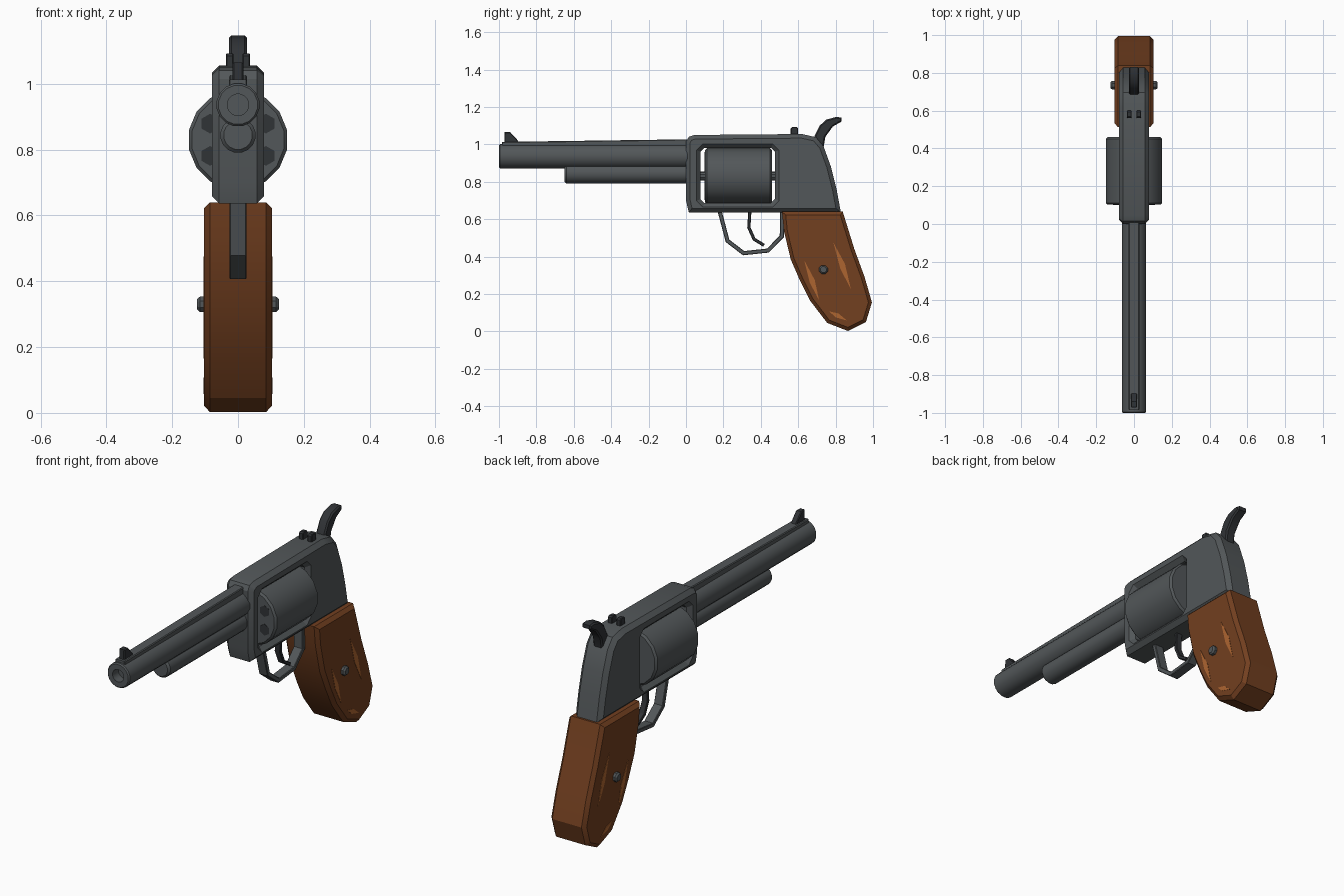
import bpy, bmesh, math
from mathutils import Vector

if "Cube" in bpy.data.objects:
    bpy.data.objects.remove(bpy.data.objects["Cube"])


def material(name, rgb):
    m = bpy.data.materials.new(name)
    m.diffuse_color = (*rgb, 1)
    m.use_nodes = True
    m.node_tree.nodes["Principled BSDF"].inputs["Base Color"].default_value = m.diffuse_color
    return m


STEEL = material("steel", (0.085, 0.095, 0.10))
DARK = material("dark_steel", (0.03, 0.033, 0.037))
WOOD = material("wood", (0.17, 0.05, 0.014))
LIGHT = material("light_wood", (0.42, 0.13, 0.03))


def finish(bm, name, mat):
    bmesh.ops.remove_doubles(bm, verts=bm.verts, dist=1e-5)
    bmesh.ops.recalc_face_normals(bm, faces=bm.faces)
    me = bpy.data.meshes.new(name)
    bm.to_mesh(me)
    bm.free()
    me.materials.append(mat)
    ob = bpy.data.objects.new(name, me)
    bpy.context.collection.objects.link(ob)
    bpy.ops.object.select_all(action='DESELECT')
    ob.select_set(True)
    bpy.context.view_layer.objects.active = ob
    bpy.ops.object.shade_smooth_by_angle(angle=math.radians(28))
    return ob


def inset(pts, d):
    """Move a closed outline to its left by d with mitred corners."""
    out, n = [], len(pts)
    for i in range(n):
        a, b, c = (Vector(pts[(i + k) % n]) for k in (-1, 0, 1))
        e1, e2 = (b - a).normalized(), (c - b).normalized()
        n1, n2 = Vector((-e1.y, e1.x)), Vector((-e2.y, e2.x))
        out.append(b + (n1 + n2) * d / (1 + n1.dot(n2)))
    return out


def prism(name, pts, half, bevel, mat, hole=None, x=0):
    """Side profile (y, z) extruded across x with chamfered rims."""
    bm = bmesh.new()
    caps = ([], [])
    for loop, sign in ((pts, 1), (hole, -1)):
        if not loop:
            continue
        area = sum(p[0] * q[1] - q[0] * p[1] for p, q in zip(loop, loop[1:] + loop[:1]))
        if area * sign < 0:
            loop = loop[::-1]
        small = inset(loop, bevel)
        layers = [(-half, small), (-half + bevel, loop), (half - bevel, loop), (half, small)]
        if bevel == 0:
            layers = [layers[0], layers[3]]
        rings = [[bm.verts.new((x + w, p[0], p[1])) for p in l] for w, l in layers]
        n = len(loop)
        for r, s in zip(rings, rings[1:]):
            for i in range(n):
                j = (i + 1) % n
                bm.faces.new((r[i], r[j], s[j], s[i]))
        for cap, r in zip(caps, (rings[0], rings[-1])):
            cap += [bm.edges.get((r[i], r[(i + 1) % n])) for i in range(n)]
            if not hole:
                bm.faces.new(r)
    if hole:
        for cap in caps:
            bmesh.ops.triangle_fill(bm, edges=cap, use_beauty=True)
    return finish(bm, name, mat)


def strip(name, path, thick, half, mat):
    """Bent flat bar following an open side path."""
    p = [Vector(v) for v in path]
    left, right = [], []
    for i, v in enumerate(p):
        e1 = (v - p[i - 1]).normalized() if i else (p[1] - v).normalized()
        e2 = (p[i + 1] - v).normalized() if i < len(p) - 1 else e1
        n1, n2 = Vector((-e1.y, e1.x)), Vector((-e2.y, e2.x))
        m = (n1 + n2) * thick / 2 / (1 + n1.dot(n2))
        left.append(v + m)
        right.append(v - m)
    prof = [tuple(v) for v in left + right[::-1]]
    return prism(name, prof, half, 0.003, mat)


def lathe(name, prof, centre, axis, sides, mat):
    """Revolve (distance, radius) pairs about the x or y axis."""
    bm = bmesh.new()
    rings = []
    for d, r in prof:
        ring = []
        for k in range(sides):
            t = 2 * math.pi * (k + 0.5) / sides
            u, v = r * math.cos(t), r * math.sin(t)
            off = (d, u, v) if axis == 'x' else (u, d, v)
            ring.append(bm.verts.new(Vector(centre) + Vector(off)))
        rings.append(ring)
    for r, s in zip(rings, rings[1:]):
        for i in range(sides):
            j = (i + 1) % sides
            bm.faces.new((r[i], r[j], s[j], s[i]))
    bm.faces.new(rings[0])
    bm.faces.new(rings[-1])
    return finish(bm, name, mat)


# Barrel with hollow muzzle, under-barrel rod housing and top rib
lathe("barrel", [(-0.95, 0.033), (-1, 0.033), (-1, 0.06), (-0.994, 0.066), (0.03, 0.066)],
      (0, 0, 0.936), 'y', 16, STEEL)
lathe("rod_housing", [(-0.65, 0.044), (-0.64, 0.054), (0.03, 0.054)],
      (0, 0, 0.844), 'y', 16, STEEL)
prism("top_rib", [(-0.985, 0.98), (0.03, 0.98), (0.03, 1.027), (-0.985, 1.013)],
      0.028, 0.004, STEEL)

# Frame with the window for the cylinder
prism("frame", [(0.015, 0.636), (0.828, 0.636), (0.805, 0.76), (0.775, 0.88), (0.735, 0.99),
                (0.695, 1.038), (0.62, 1.055), (0.045, 1.05), (0.015, 1.04), (0, 1.015), (0, 0.7)],
      0.079, 0.022, STEEL,
      hole=[(0.098, 0.687), (0.455, 0.687), (0.475, 0.707), (0.475, 0.96),
            (0.455, 0.98), (0.098, 0.98), (0.078, 0.96), (0.078, 0.707)])

# Cylinder, its axle and the six chambers
CZ = 0.83
lathe("cylinder", [(0.102, 0.142), (0.112, 0.152), (0.45, 0.152), (0.46, 0.142)],
      (0, 0, CZ), 'y', 16, STEEL)
lathe("cylinder_axle", [(0.05, 0.024), (0.5, 0.024)], (0, 0, CZ), 'y', 10, STEEL)
for k in range(6):
    a = math.radians(30 + 60 * k)
    lathe("chamber_%d" % (k + 1), [(0.1, 0.03), (0.13, 0.03)],
          (0.098 * math.cos(a), 0, CZ + 0.098 * math.sin(a)), 'y', 6, DARK)

# Sights
prism("front_sight", [(-0.972, 1.0), (-0.89, 1.0), (-0.9, 1.022), (-0.94, 1.065), (-0.97, 1.065)],
      0.016, 0.004, DARK)
for side in (-1, 1):
    prism("rear_sight", [(0.56, 1.04), (0.6, 1.04), (0.6, 1.085), (0.592, 1.092), (0.568, 1.092), (0.56, 1.085)],
          0.012, 0.003, DARK, x=side * 0.025)

# Hammer
prism("hammer", [(0.67, 1.0), (0.735, 0.98), (0.745, 1.04), (0.785, 1.095), (0.832, 1.122),
                 (0.832, 1.142), (0.805, 1.147), (0.75, 1.132), (0.715, 1.1), (0.69, 1.05)],
      0.027, 0.007, DARK)

# Trigger guard and trigger
strip("trigger_guard", [(0.178, 0.65), (0.222, 0.484), (0.308, 0.418), (0.438, 0.432),
                        (0.512, 0.507), (0.514, 0.65)], 0.022, 0.026, STEEL)
strip("trigger", [(0.342, 0.65), (0.336, 0.555), (0.364, 0.493), (0.417, 0.46)],
      0.017, 0.017, DARK)

# Wooden grip, screw and light grain marks on both flanks
prism("grip", [(0.513, 0.64), (0.524, 0.535), (0.56, 0.385), (0.61, 0.27), (0.663, 0.165),
               (0.755, 0.045), (0.866, 0.002), (0.962, 0.05), (0.994, 0.155), (0.955, 0.29),
               (0.9, 0.44), (0.838, 0.64)], 0.103, 0.018, WOOD)
lathe("grip_screw", [(-0.124, 0.017), (-0.116, 0.025), (0.116, 0.025), (0.124, 0.017)],
      (0, 0.735, 0.33), 'x', 8, STEEL)
for i, mark in enumerate([[(0.632, 0.38), (0.662, 0.26), (0.712, 0.165), (0.688, 0.275)],
                          [(0.788, 0.475), (0.825, 0.335), (0.882, 0.225), (0.85, 0.36)],
                          [(0.765, 0.107), (0.8, 0.075), (0.86, 0.058), (0.815, 0.096)]]):
    prism("grain_mark_%d" % (i + 1), mark, 0.1045, 0, LIGHT)
